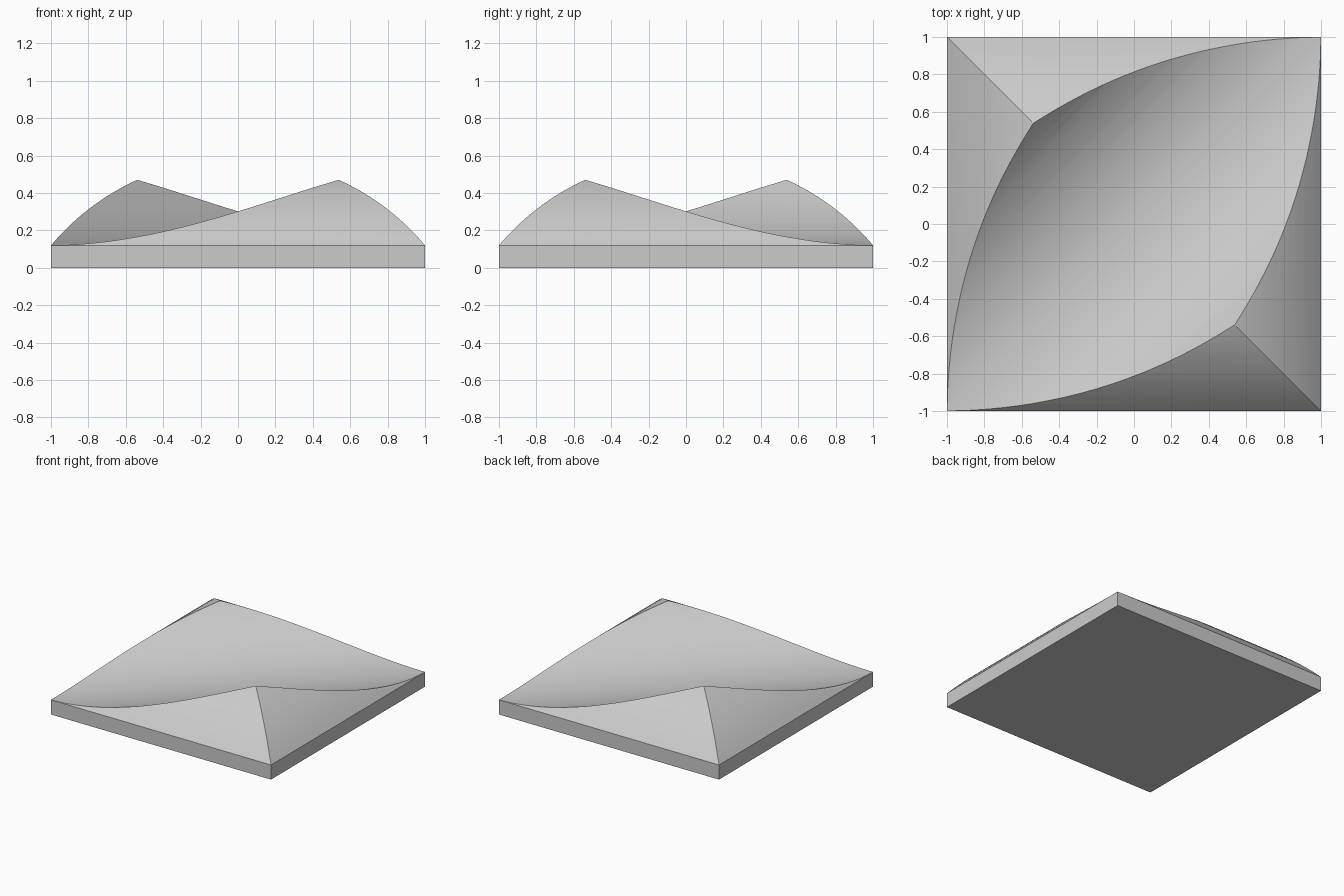
import bpy, bmesh, math
from mathutils import Matrix

if "Cube" in bpy.data.objects:
    bpy.data.objects.remove(bpy.data.objects["Cube"])

EDGE = 0.12                       # height of the straight rim
ARC_Z, ARC_R = -0.717, 1.304      # circle of the domed roof profile
VALLEY_R = 1.005                  # radius of the diagonal valley


def prism(name, profile, length, angle):
    """Extrude an (x, z) profile along y, then turn it about z."""
    bm = bmesh.new()
    face = bm.faces.new([bm.verts.new((x, -length / 2, z)) for x, z in profile])
    new = bmesh.ops.extrude_face_region(bm, geom=[face])["geom"]
    bmesh.ops.translate(bm, vec=(0, length, 0),
                        verts=[v for v in new if isinstance(v, bmesh.types.BMVert)])
    bmesh.ops.recalc_face_normals(bm, faces=bm.faces)
    bm.transform(Matrix.Rotation(angle, 4, "Z"))
    mesh = bpy.data.meshes.new(name)
    bm.to_mesh(mesh)
    bm.free()
    obj = bpy.data.objects.new(name, mesh)
    bpy.context.collection.objects.link(obj)
    return obj


def boolean(target, tool, operation):
    mod = target.modifiers.new(operation.title(), "BOOLEAN")
    mod.object, mod.operation, mod.solver = tool, operation, "EXACT"
    bpy.context.view_layer.objects.active = target
    bpy.ops.object.modifier_apply(modifier=mod.name)
    bpy.data.objects.remove(tool)


def vault_profile(bottom, n=40):
    half = math.atan2(1, EDGE - ARC_Z)
    angles = [-half + 2 * half * i / n for i in range(n + 1)]
    arc = [(ARC_R * math.sin(a), ARC_Z + ARC_R * math.cos(a)) for a in angles]
    # keep the rim exactly one unit from the centre
    arc[0], arc[-1] = (-1, EDGE), (1, EDGE)
    return [(-1, bottom)] + arc + [(1, bottom)]


# Square slab with a domed roof: two crossing vaults
roof = prism("vaulted_roof_block", vault_profile(0), 2.4, 0)
boolean(roof, prism("cross_vault", vault_profile(-0.2), 2.4, math.pi / 2), "INTERSECT")

# Concave valley running along the diagonal from front left to back right
N = 128
circle = [(VALLEY_R * math.sin(2 * math.pi * i / N),
           EDGE + 0.001 + VALLEY_R * (1 - math.cos(2 * math.pi * i / N))) for i in range(N)]
boolean(roof, prism("valley_cutter", circle, 4, -math.pi / 4), "DIFFERENCE")

# Smooth curved faces with crisp hips and rims
bpy.ops.object.select_all(action="DESELECT")
roof.select_set(True)
bpy.context.view_layer.objects.active = roof
bpy.ops.object.shade_smooth_by_angle(angle=math.radians(12))
